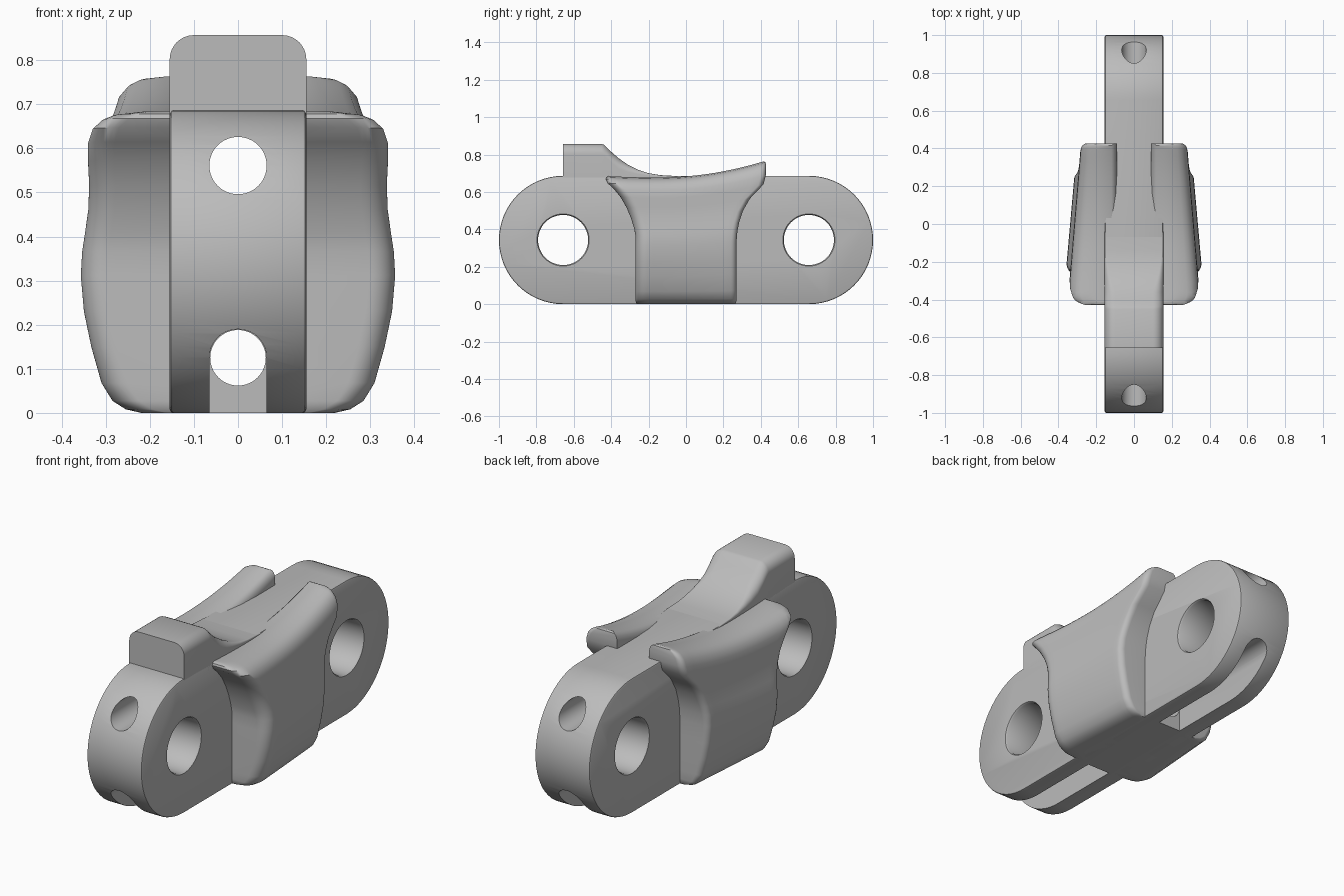
import bpy, bmesh, math
from math import sin, cos, pi

if "Cube" in bpy.data.objects:
    bpy.data.objects.remove(bpy.data.objects["Cube"])

grey = bpy.data.materials.new("plain grey")
grey.use_nodes = True
colour = (0.5, 0.5, 0.5, 1)
grey.diffuse_color = colour
grey.node_tree.nodes["Principled BSDF"].inputs["Base Color"].default_value = colour

HALF = 0.155          # half thickness of the link plate
RAD = 0.343           # radius of the rounded ends
PIN_Y = 0.657         # pin hole distance from the middle


def loft(name, rings, paired_caps=False):
    """Join equal closed rings of points into a solid."""
    bm = bmesh.new()
    rows = [[bm.verts.new(p) for p in ring] for ring in rings]
    n = len(rows[0])
    for a, b in zip(rows, rows[1:]):
        for i in range(n):
            j = (i + 1) % n
            bm.faces.new((a[i], a[j], b[j], b[i]))
    for row in (rows[0], rows[-1]):
        if paired_caps:
            for i in range(n // 2 - 1):
                bm.faces.new((row[i], row[i + 1], row[n - 2 - i], row[n - 1 - i]))
        else:
            bm.faces.new(row)
    bmesh.ops.recalc_face_normals(bm, faces=bm.faces)
    mesh = bpy.data.meshes.new(name)
    bm.to_mesh(mesh)
    bm.free()
    ob = bpy.data.objects.new(name, mesh)
    bpy.context.collection.objects.link(ob)
    mesh.materials.append(grey)
    return ob


def activate(ob):
    bpy.ops.object.select_all(action='DESELECT')
    ob.select_set(True)
    bpy.context.view_layer.objects.active = ob


def smooth(ob, degrees=35):
    activate(ob)
    bpy.ops.object.shade_smooth_by_angle(angle=math.radians(degrees))


def cut(ob, cutter):
    mod = ob.modifiers.new("cut", 'BOOLEAN')
    mod.operation = 'DIFFERENCE'
    mod.solver = 'EXACT'
    mod.object = cutter
    activate(ob)
    bpy.ops.object.modifier_apply(modifier=mod.name)
    bpy.data.objects.remove(cutter)


def circle(r, n=48):
    return [(r * cos(2 * pi * i / n), r * sin(2 * pi * i / n)) for i in range(n)]


def stadium(inset):
    """Outline of the plate in y and z."""
    pts = []
    for side in (1, -1):
        for i in range(33):
            a = -pi / 2 + pi * i / 32
            r = RAD - inset
            pts.append((side * (PIN_Y + r * cos(a)), RAD + side * r * sin(a)))
    return pts


# Link plate with softened rims
rims = [(-HALF, 0.008), (-HALF + 0.003, 0.002), (-HALF + 0.008, 0)]
rims += [(-x, inset) for x, inset in reversed(rims)]
plate = loft("link_plate", [[(x, y, z) for y, z in stadium(i)] for x, i in rims])

for side in (-1, 1):
    # Pin hole with chamfered mouths
    steps = [(-0.17, 0.15), (-0.147, 0.134), (0.147, 0.134), (0.17, 0.15)]
    cut(plate, loft("pin_cutter", [[(x, side * PIN_Y + a, RAD + b)
                                    for a, b in circle(r)] for x, r in steps]))
    # Open slot in the underside of each end
    arch = [(0.065 * cos(pi * i / 20), 0.125 + 0.065 * sin(pi * i / 20)) for i in range(21)]
    arch += [(-0.065, -0.1), (0.065, -0.1)]
    cut(plate, loft("slot_cutter", [[(x, side * y, z) for x, z in arch]
                                    for y in (0.27, 1.2)]))

# Lengthwise bores
for z, r, reach in ((0.561, 0.065, 1.2), (0.125, 0.063, 0.3)):
    cut(plate, loft("bore_cutter", [[(a, y, z + b) for a, b in circle(r)]
                                    for y in (-reach, reach)]))
smooth(plate)

# Raised block that sweeps down to the plate
slope = [(-0.657, 0.857), (-0.45, 0.857), (-0.435, 0.85), (-0.40, 0.815),
         (-0.36, 0.78), (-0.31, 0.745), (-0.26, 0.72), (-0.20, 0.7),
         (-0.14, 0.69), (-0.07, 0.686), (0, 0.68)]
rings = []
for y, z in slope:
    r = min(0.055, max(0.004, (z - 0.68) * 0.6))
    half = [(HALF, 0.65)]
    half += [(HALF - r + r * cos(pi * i / 16), z - r + r * sin(pi * i / 16)) for i in range(9)]
    rings.append([(x, y, h) for x, h in half] + [(-x, y, h) for x, h in reversed(half)])
smooth(loft("top_block", rings))


def crest(y):
    """Height of the pad's saddle-shaped top."""
    k = ((y + 0.15) / 0.57) ** 2
    return 0.677 + (0.088 if y > -0.15 else 0.035) * k


# Side pads: relative height, width, front reach, back reach
levels = [
    (0, 0.22, 0.262, 0.262), (0.012, 0.255, 0.268, 0.268), (0.04, 0.285, 0.27, 0.27),
    (0.1, 0.31, 0.27, 0.27), (0.22, 0.333, 0.27, 0.27), (0.34, 0.35, 0.27, 0.27),
    (0.46, 0.357, 0.27, 0.27), (0.54, 0.354, 0.27, 0.275), (0.6, 0.347, 0.278, 0.284),
    (0.68, 0.338, 0.295, 0.304), (0.76, 0.334, 0.318, 0.342), (0.84, 0.334, 0.35, 0.415),
    (0.9, 0.331, 0.385, 0.427), (0.945, 0.318, 0.42, 0.427), (0.975, 0.295, 0.43, 0.427),
    (0.99, 0.27, 0.427, 0.425), (1, 0.22, 0.415, 0.415)]
rings = []
for h, w, front, back in levels:
    rf, rb = 0.065, 0.03
    # Stations along y, each with its corner rounding
    cols = [(-front + rf * (1 - cos(a)), rf * (1 - sin(a)))
            for a in (pi / 2 * i / 8 for i in range(9))]
    start, end = -front + rf, back - rb
    cols += [(start + (end - start) * i / 16, 0) for i in range(1, 16)]
    cols += [(back - rb * (1 - cos(a)), rb * (1 - sin(a)))
             for a in (pi / 2 * i / 6 for i in range(6, -1, -1))]
    inner = 0.09 + 0.03 * max(0, (h - 0.94) / 0.06) ** 3
    outer_pts = [((w * (1.015 - 0.25 * (y + 0.27))) - c, y, h * crest(y)) for y, c in cols]
    inner_pts = [(inner, y, h * crest(y)) for y, c in reversed(cols)]
    rings.append(outer_pts + inner_pts)
pads = loft("side_pads", rings, paired_caps=True)
mirror = pads.modifiers.new("mirror", 'MIRROR')
mirror.use_clip = False
mirror.use_mirror_merge = False
activate(pads)
bpy.ops.object.modifier_apply(modifier=mirror.name)
smooth(pads, 40)
